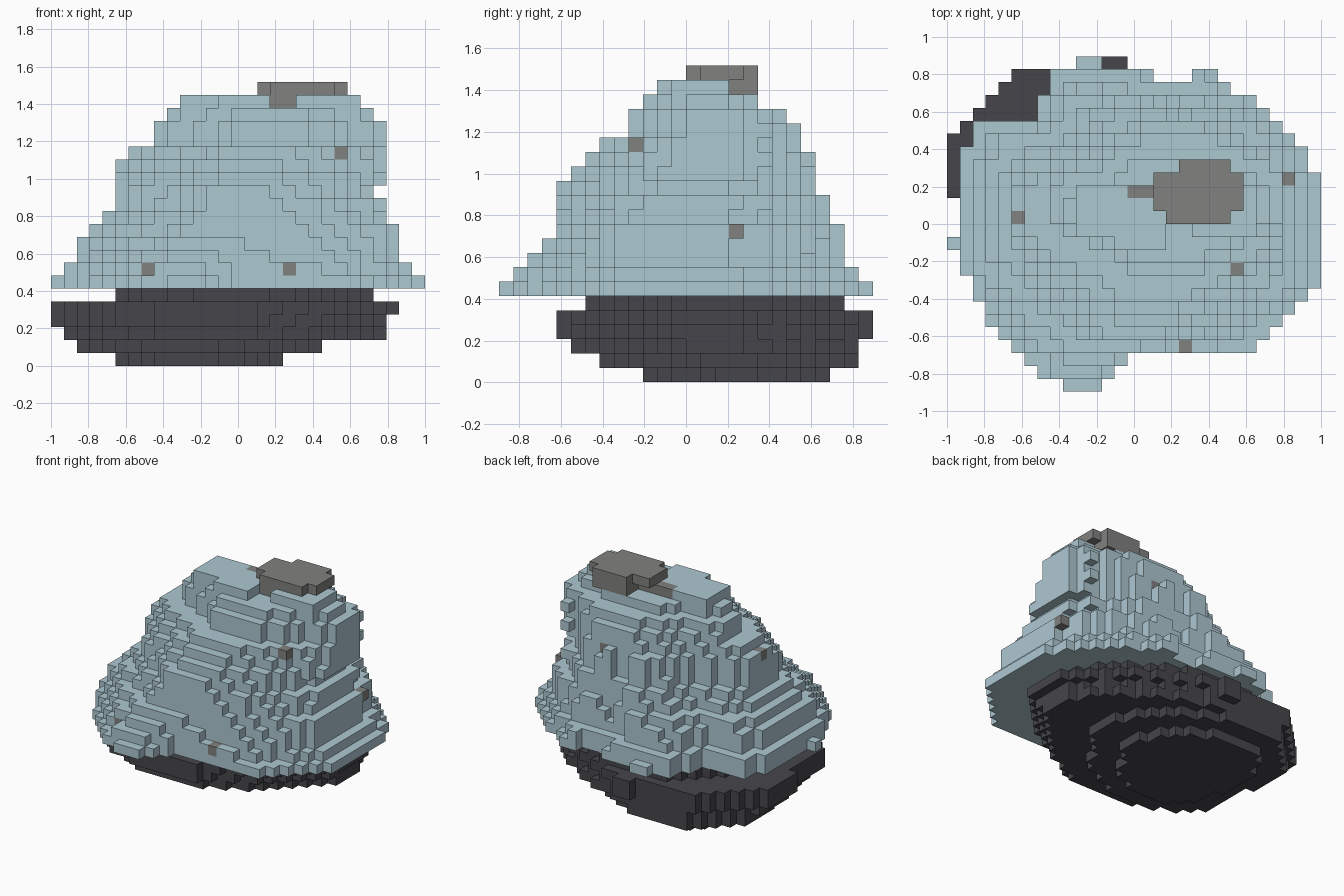
import bpy
import bmesh
from mathutils import Vector

CELL = 2 / 29
CENTRE = Vector((14.5, 13, 0))
SIDES = [Vector(d) for d in ((1, 0, 0), (-1, 0, 0), (0, 1, 0),
                             (0, -1, 0), (0, 0, 1), (0, 0, -1))]

cube = bpy.data.objects.get("Cube")
if cube:
    bpy.data.objects.remove(cube, do_unlink=True)


def make_material(name, colour):
    mat = bpy.data.materials.new(name)
    mat.use_nodes = True
    mat.diffuse_color = (*colour, 1)
    shader = next(n for n in mat.node_tree.nodes if n.type == 'BSDF_PRINCIPLED')
    shader.inputs["Base Color"].default_value = (*colour, 1)
    shader.inputs["Roughness"].default_value = 0.9
    return mat


def inside(x, y, outline):
    """Even-odd test of a point against a closed outline."""
    hit = False
    for (ax, ay), (bx, by) in zip(outline, outline[1:] + outline[:1]):
        if (ay > y) != (by > y) and x < ax + (y - ay) * (bx - ax) / (by - ay):
            hit = not hit
    return hit


def fit(outline, extent):
    """Stretch an outline to the extent x0, x1, y0, y1 of one layer."""
    def stretch(values, low, high):
        a, b = min(values), max(values)
        low, high = low - 0.1, high + 0.1
        return [low + (v - a) / (b - a) * (high - low) for v in values]
    xs, ys = zip(*outline)
    return list(zip(stretch(xs, *extent[:2]), stretch(ys, *extent[2:])))


def blend(a, b, t):
    t = min(max(t, 0), 1)
    return [(p[0] + (q[0] - p[0]) * t, p[1] + (q[1] - p[1]) * t)
            for p, q in zip(a, b)]


def fill_layer(outline, extent, level):
    shape = fit(outline, extent)
    x0, x1, y0, y1 = extent
    return {(x, y, level) for x in range(x0, x1) for y in range(y0, y1)
            if inside(x + 0.5, y + 0.5, shape)}


def box(x0, x1, y0, y1, level):
    return {(x, y, level) for x in range(x0, x1) for y in range(y0, y1)}


def build(name, cells, occupied, mat):
    """Make one mesh from the exposed sides of a set of cells."""
    bm = bmesh.new()
    verts = {}

    def corner(point):
        key = tuple(round(c) for c in point)
        if key not in verts:
            verts[key] = bm.verts.new((Vector(key) - CENTRE) * CELL)
        return verts[key]

    for cell in sorted(cells):
        middle = Vector(cell) + Vector((0.5, 0.5, 0.5))
        for side in SIDES:
            if tuple(int(a + b) for a, b in zip(cell, side)) in occupied:
                continue
            u = Vector((side.y, side.z, side.x)) / 2
            v = side.cross(u)
            face = middle + side / 2
            bm.faces.new([corner(face + u + v), corner(face - u + v),
                          corner(face - u - v), corner(face + u - v)])
    bmesh.ops.recalc_face_normals(bm, faces=bm.faces)
    mesh = bpy.data.meshes.new(name)
    bm.to_mesh(mesh)
    bm.free()
    mesh.materials.append(mat)
    bpy.context.collection.objects.link(bpy.data.objects.new(name, mesh))


# Outlines in cells, anticlockwise from the left side
base_shape = [(27, 13), (27, 16), (24, 20), (19, 23), (14, 25), (5.8, 25),
              (0, 19.2), (0, 15.5), (0.8, 14.6), (1.4, 10), (2.2, 8), (6, 5),
              (11, 4), (15, 4), (21.5, 7.5)]
skirt = [(29, 8), (29, 15), (27.8, 19), (23.6, 22.6), (20, 25), (17.5, 24),
         (13, 25), (8, 25), (7, 21), (3, 21), (1, 18.5), (1, 10), (3, 6),
         (6, 2.7), (9.3, 0), (11.7, 0), (14.3, 3), (23, 3), (26, 6)]
flank = [(27, 9), (27, 15), (25.5, 18.7), (22.5, 21.5), (19, 23), (17, 22),
         (13, 24), (9.5, 22.5), (8, 20), (4.5, 19.5), (3, 17), (3, 11), (4, 9),
         (6, 7), (8, 6), (11, 4), (18, 4), (22, 5.5), (25, 7)]
crown = [(25, 12), (25, 15), (23.6, 18), (21.5, 20), (18, 22), (16, 21),
         (14, 22), (11.5, 20.5), (9.5, 18), (6.5, 16.5), (5, 15), (5, 12),
         (6, 10), (8, 8), (10, 6.5), (13, 4), (16, 4), (20, 6), (23.5, 9)]

# Extent of each layer from the ground up
base_extents = [(5, 18, 10, 23), (2, 21, 7, 25), (1, 26, 5, 25),
                (0, 26, 4, 25), (0, 27, 4, 25), (5, 25, 6, 24)]
rock_extents = [(1, 29, 0, 25), (1, 28, 1, 25), (2, 27, 2, 24), (2, 27, 3, 24),
                (3, 27, 4, 24), (4, 26, 4, 23), (5, 26, 4, 23), (5, 25, 4, 22),
                (5, 26, 5, 22), (5, 26, 6, 22), (6, 26, 7, 21), (8, 26, 9, 21),
                (8, 26, 9, 20), (9, 25, 10, 18)]

# Dark underside with a small bump at the back
base = box(12, 14, 25, 26, 3) | box(12, 14, 25, 26, 4)
for level, extent in enumerate(base_extents):
    base |= fill_layer(base_shape, extent, level)

# Pale rock, changing outline as it rises; only its left side overhangs
rock = box(10, 12, 25, 26, 6) | box(0, 1, 11, 12, 6)
for level, extent in enumerate(rock_extents, len(base_extents)):
    if level < 10:
        outline = blend(skirt, flank, (level - 6) / 4)
    else:
        outline = blend(flank, crown, (level - 10) / 3)
    layer = fill_layer(outline, extent, level)
    rock |= {(x, y, z) for x, y, z in layer
             if level == 6 or x > 23 or (x, y, z - 1) in rock}

# Flat summit and the grey cap sunk into it
TOP = 21
rock |= box(10, 17, 12, 16, TOP - 1) | box(13, 17, 11, 12, TOP - 1)
rock |= box(19, 24, 12, 16, TOP - 1)
cap = box(16, 23, 14, 17, TOP) | box(17, 22, 13, 14, TOP) | box(18, 22, 17, 18, TOP)
cap |= box(17, 19, 13, 16, TOP - 1) | box(18, 22, 16, 18, TOP - 1)
cap |= box(14, 17, 15, 16, TOP - 1)
rock -= cap

# Pebbles set in the surface, with the rock cleared in front of each
pebbles = set()
for x, y, level, dx, dy in [(22, 9, 16, 0, -1), (7, 3, 7, 0, -1),
                            (18, 3, 7, 0, -1), (26, 16, 10, 1, 0),
                            (5, 13, 15, -1, 0), (18, 20, 15, 0, 1)]:
    pebbles.add((x, y, level))
    rock -= {(x + dx * i, y + dy * i, level) for i in range(5)}

pale = make_material("pale blue stone", (0.42, 0.58, 0.64))
grey = make_material("grey stone", (0.22, 0.218, 0.215))
dark = make_material("dark stone", (0.061, 0.059, 0.068))

occupied = base | rock | cap | pebbles
build("rock_base", base, occupied, dark)
build("rock_body", rock, occupied, pale)
build("rock_cap", cap, occupied, grey)
build("pebbles", pebbles, occupied, grey)
